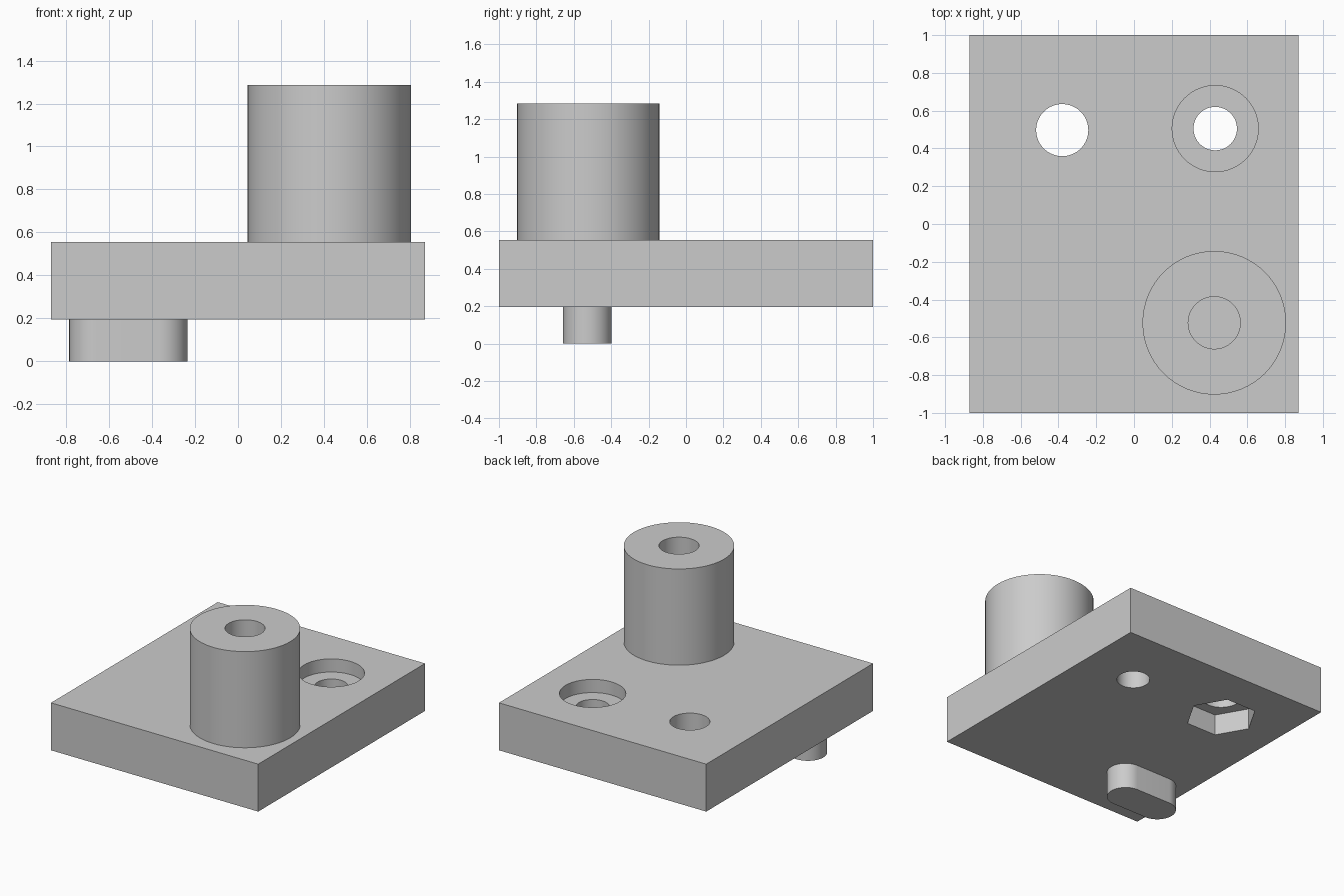
import bpy
import bmesh
from math import cos, sin, pi, radians

cube = bpy.data.objects.get("Cube")
if cube:
    bpy.data.objects.remove(cube, do_unlink=True)

grey = bpy.data.materials.new("plain grey")
grey.use_nodes = True
grey.diffuse_color = (0.6, 0.6, 0.6, 1)
grey.node_tree.nodes["Principled BSDF"].inputs["Base Color"].default_value = (0.6, 0.6, 0.6, 1)

BOTTOM, TOP = 0.195, 0.555      # plate faces
BOSS_TOP = 1.285
SEGMENTS = 64


def make_object(name, bm):
    bmesh.ops.recalc_face_normals(bm, faces=bm.faces)
    mesh = bpy.data.meshes.new(name)
    bm.to_mesh(mesh)
    bm.free()
    mesh.materials.append(grey)
    obj = bpy.data.objects.new(name, mesh)
    bpy.context.collection.objects.link(obj)
    return obj


def prism(name, outline, low, high):
    """Extrude a closed 2D outline between two heights."""
    bm = bmesh.new()
    face = bm.faces.new([bm.verts.new((x, y, low)) for x, y in outline])
    top = bmesh.ops.extrude_face_region(bm, geom=[face])["geom"]
    verts = [v for v in top if isinstance(v, bmesh.types.BMVert)]
    bmesh.ops.translate(bm, verts=verts, vec=(0, 0, high - low))
    return make_object(name, bm)


def ring(x, y, radius, sides=SEGMENTS):
    return [(x + radius * cos(2 * pi * i / sides), y + radius * sin(2 * pi * i / sides))
            for i in range(sides)]


def select_only(obj):
    bpy.ops.object.select_all(action='DESELECT')
    obj.select_set(True)
    bpy.context.view_layer.objects.active = obj


def cut(target, cutter):
    """Subtract the cutter, then discard it."""
    cutter.hide_render = True
    mod = target.modifiers.new("cut", 'BOOLEAN')
    mod.operation = 'DIFFERENCE'
    mod.solver = 'EXACT'
    mod.object = cutter
    select_only(target)
    bpy.ops.object.modifier_apply(modifier=mod.name)
    bpy.data.objects.remove(cutter, do_unlink=True)


# Base plate
plate = prism("base_plate", [(-0.87, -1), (0.87, -1), (0.87, 1), (-0.87, 1)], BOTTOM, TOP)

# Counterbored screw hole
cut(plate, prism("screw_hole", ring(0.43, 0.505, 0.115), 0.1, 0.7))
cut(plate, prism("counterbore", ring(0.43, 0.505, 0.228), TOP - 0.1, 0.7))

# Through hole with a hexagonal nut pocket underneath
cut(plate, prism("nut_hole", ring(-0.38, 0.497, 0.138), 0.1, 0.7))
cut(plate, prism("nut_pocket", ring(-0.38, 0.497, 0.25, 6), 0.1, BOTTOM + 0.16))

# Round boss, bored down to the plate
boss = prism("round_boss", ring(0.425, -0.523, 0.38), TOP, BOSS_TOP)
cut(boss, prism("boss_bore", ring(0.425, -0.523, 0.138), TOP - 0.1, BOSS_TOP + 0.1))

# Locating key with rounded ends
half = SEGMENTS // 2
RADIUS = 0.13
outline = []
for centre, start in ((-0.365, -pi / 2), (-0.655, pi / 2)):
    for i in range(half + 1):
        a = start + pi * i / half
        outline.append((centre + RADIUS * cos(a), -0.527 + RADIUS * sin(a)))
key = prism("locating_key", outline, 0, BOTTOM)

# Smooth curved walls, keep the rims sharp
for obj in (plate, boss, key):
    select_only(obj)
    bpy.ops.object.shade_smooth_by_angle(angle=radians(30))
